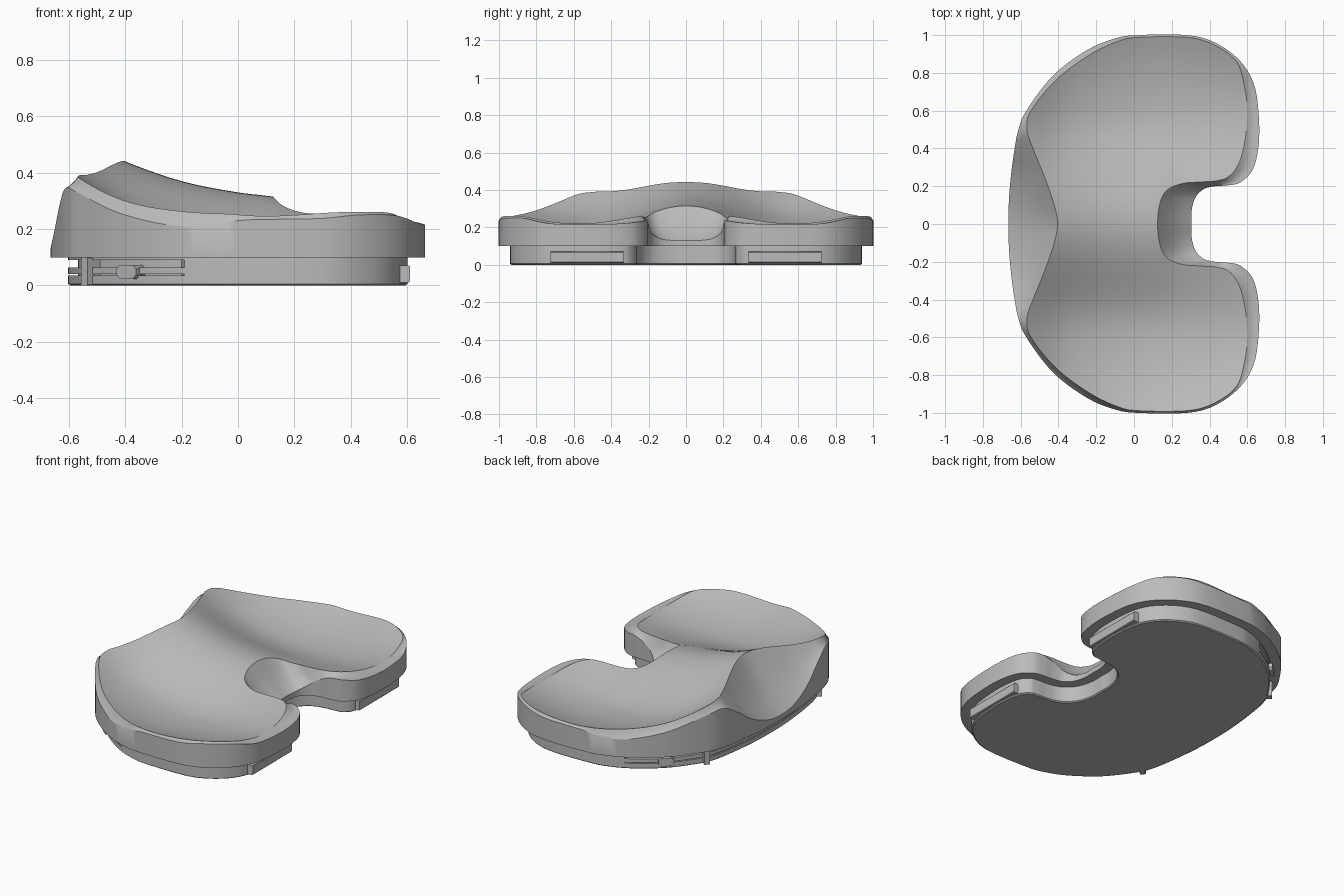
import bpy, bmesh, math
from mathutils import Vector

if "Cube" in bpy.data.objects:
    bpy.data.objects.remove(bpy.data.objects["Cube"])

mat = bpy.data.materials.new("light grey")
mat.diffuse_color = (0.5, 0.5, 0.5, 1)
mat.use_nodes = True
mat.node_tree.nodes["Principled BSDF"].inputs["Base Color"].default_value = mat.diffuse_color


def catmull(p, t):
    a, b, c, d = p
    return tuple(0.5 * (2 * q + (r - o) * t + (2 * o - 5 * q + 4 * r - s) * t * t
                        + (3 * q - o - 3 * r + s) * t ** 3) for o, q, r, s in zip(a, b, c, d))


def curve(pts):
    """Smooth height profile through (x, z) points."""
    def f(x):
        n = len(pts)
        x = min(max(x, pts[0][0]), pts[-1][0])
        i = max(k for k in range(n - 1) if pts[k][0] <= x)
        (x0, z0), (x1, z1) = pts[i], pts[i + 1]
        def slope(k):
            a, b = pts[max(k - 1, 0)], pts[min(k + 1, n - 1)]
            return (b[1] - a[1]) / (b[0] - a[0])
        h, t = x1 - x0, (x - x0) / (x1 - x0)
        return ((2*t**3 - 3*t*t + 1) * z0 + (t**3 - 2*t*t + t) * h * slope(i)
                + (3*t*t - 2*t**3) * z1 + (t**3 - t*t) * h * slope(i + 1))
    return f


ridge = curve([(-.6, .53), (-.4, .44), (-.2, .37), (0, .33), (.125, .315), (.25, .29), (.6, .30)])
dish = curve([(-.6, .405), (-.4, .28), (-.2, .212), (0, .18), (.15, .172), (.4, .185), (.6, .22)])


def height(x, y):
    """Two dished bearing lobes either side of a central ridge."""
    y, d = abs(y), dish(x)
    if y < .58:
        return d + (ridge(x) - d) * 0.5 * (1 + math.cos(math.pi * y / .58))
    return d + (.43 + .6 * x * x) * (y - .58) ** 2


# Half outline: outer edge x, y, z then matching inner rim x, y
half = [(-.665, 0, .13, -.405, 0), (-.662, .13, .145, -.425, .11), (-.65, .27, .20, -.478, .26),
        (-.632, .40, .29, -.535, .40), (-.612, .50, .345, -.566, .50), (-.57, .60, .33, -.545, .60),
        (-.43, .785, .26, -.41, .765), (-.25, .92, .215, -.235, .895), (-.10, .982, .212, -.09, .965),
        (.02, 1.0, .232, .02, .988), (.28, 1.0, .237, .28, .988), (.43, .96, .25, .425, .948),
        (.56, .865, .248, .542, .86), (.635, .74, .222, .585, .73), (.66, .58, .215, .60, .59),
        (.66, .42, .217, .587, .44), (.63, .29, .225, .555, .32), (.565, .222, .235, .50, .25),
        (.50, .205, .235, .43, .228), (.43, .200, .21, .34, .222), (.37, .185, .17, .25, .213),
        (.325, .14, .14, .17, .175), (.305, .07, .13, .135, .10), (.305, 0, .13, .125, 0)]
ctrl = half + [(a, -b, c, d, -e) for a, b, c, d, e in half[-2:0:-1]]
N = len(ctrl)
loop = [catmull([ctrl[(i + k) % N] for k in (-1, 0, 1, 2)], s / 5) for i in range(N) for s in range(5)]


def strip(bm, a, b):
    n = len(a)
    return [bm.faces.new((a[i], b[i], b[(i + 1) % n], a[(i + 1) % n])) for i in range(n)]


def finish(bm, name, angle=30):
    bmesh.ops.recalc_face_normals(bm, faces=bm.faces)
    me = bpy.data.meshes.new(name)
    bm.to_mesh(me)
    bm.free()
    me.materials.append(mat)
    ob = bpy.data.objects.new(name, me)
    bpy.context.collection.objects.link(ob)
    bpy.ops.object.select_all(action='DESELECT')
    ob.select_set(True)
    bpy.context.view_layer.objects.active = ob
    bpy.ops.object.shade_smooth_by_angle(angle=math.radians(angle))
    return ob


# Bearing insert: underside, wall, sloped rim band, dished top
bm = bmesh.new()
bottom = [bm.verts.new((p[0], p[1], .1)) for p in loop]
bm.faces.new(bottom)
prev = bottom
for t in (0, .25, .5, .75, 1):
    ring = []
    for ox, oy, oz, ix, iy in loop:
        sag = .45 * math.hypot(ix - ox, iy - oy) * t * (1 - t)
        ring.append(bm.verts.new((ox + (ix - ox) * t, oy + (iy - oy) * t,
                                  oz + (height(ix, iy) - oz) * t - sag)))
    strip(bm, prev, ring)
    prev = ring
for v in prev:
    v.co.z = 1
top = [bm.faces.new(prev)]
cuts = [((k * .04, 0, 0), (1, 0, 0)) for k in range(-14, 16)]
cuts += [((0, k * .04, 0), (0, 1, 0)) for k in range(-24, 25)]
for co, no in cuts:
    top = [f for f in bm.faces if all(v.co.z > .9 for v in f.verts)]
    geom = set(top) | {e for f in top for e in f.edges} | {v for f in top for v in f.verts}
    bmesh.ops.bisect_plane(bm, geom=list(geom), dist=1e-5, plane_co=co, plane_no=no)
for v in bm.verts:
    if v.co.z > .9:
        v.co.z = height(v.co.x, v.co.y)
bmesh.ops.triangulate(bm, faces=[f for f in bm.faces if len(f.verts) > 4])
finish(bm, "bearing_insert")


# Base plate: inset outline with a locking groove along the curved side
def inset(d):
    out, n = [], len(loop)
    for i, p in enumerate(loop):
        a, b = loop[i - 1], loop[(i + 1) % n]
        tan = Vector((b[0] - a[0], b[1] - a[1])).normalized()
        out.append((p[0] + tan.y * d, p[1] - tan.x * d))
    return out


bm = bmesh.new()
prev = None
for z, d, groove in ((0, .07, 0), (.006, .062, 0), (.035, .062, 0), (.035, .062, 1), (.04, .062, 1),
                     (.04, .062, 0), (.063, .062, 0), (.063, .062, 1), (.09, .062, 1),
                     (.09, .062, 0), (.1, .062, 0)):
    full, deep = inset(d), inset(d + .035)
    ring = [bm.verts.new((*(q if groove and p[0] < -.21 else p), z)) for p, q in zip(full, deep)]
    if prev:
        strip(bm, prev, ring)
    else:
        bm.faces.new(ring)
    prev = ring
bm.faces.new(prev)
finish(bm, "base_plate")


def block(name, x, y, z, size, turn=0, bevel=.01):
    bm = bmesh.new()
    bmesh.ops.create_cube(bm, size=1)
    bmesh.ops.scale(bm, vec=size, verts=bm.verts)
    edges = [e for e in bm.edges if abs(e.verts[0].co.y - e.verts[1].co.y) > .01]
    bmesh.ops.bevel(bm, geom=edges, offset=bevel, segments=1, affect='EDGES')
    ob = finish(bm, name)
    ob.location, ob.rotation_euler.z = (x, y, z), turn


# Locking posts, clips and rear tabs on both sides
for s, side in ((1, "left"), (-1, "right")):
    block("post_" + side, -.522, s * .55, .05, (.035, .06, .1), s * .9, .003)
    block("clip_" + side, -.38, s * .742, .048, (.09, .05, .05), s * .72, .014)
    block("rear_tab_" + side, .56, s * .53, .04, (.10, .39, .06), 0, .004)
